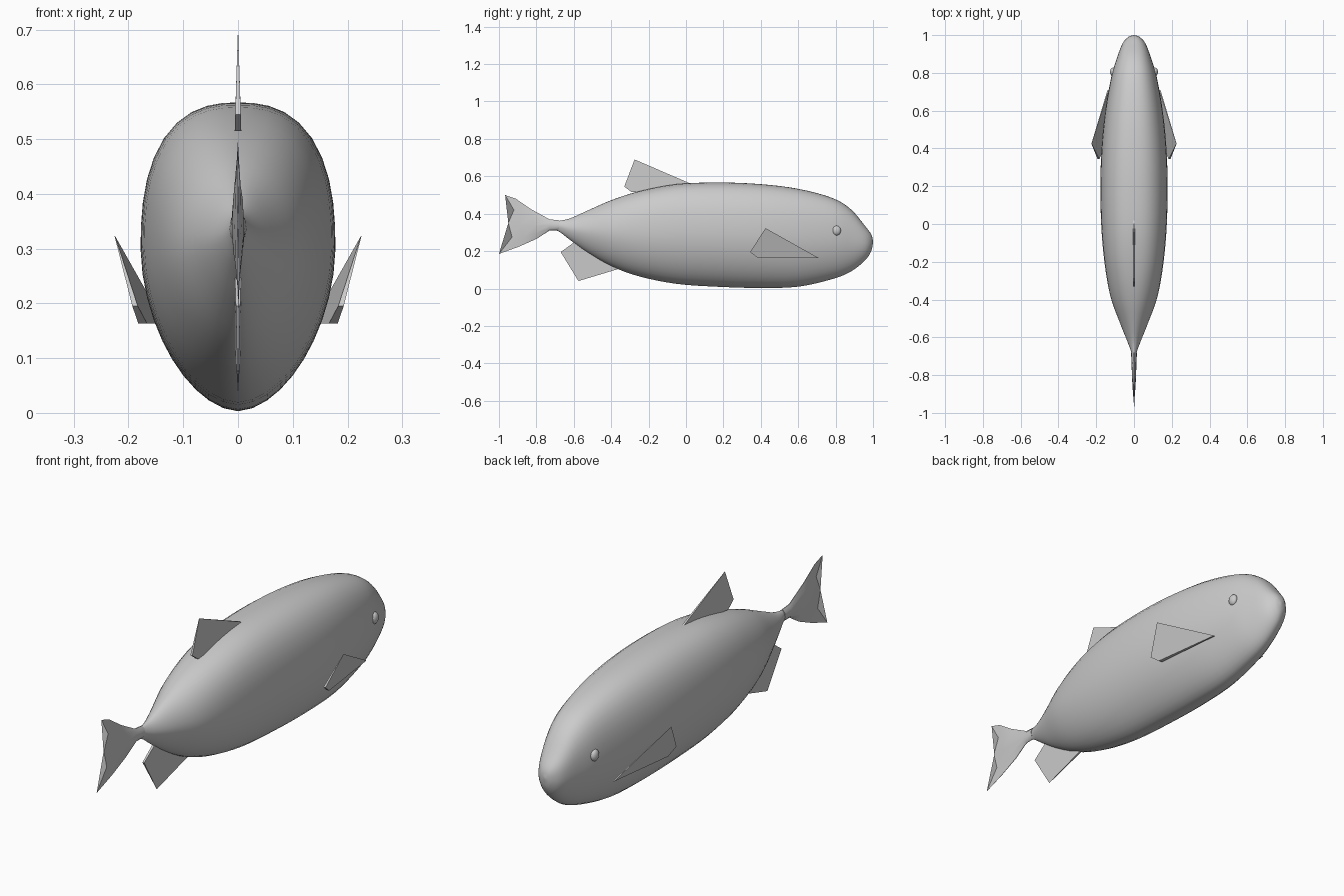
import bpy
import bmesh
from math import sin, cos, pi
from mathutils import Vector

cube = bpy.data.objects.get("Cube")
if cube:
    bpy.data.objects.remove(cube)

grey = bpy.data.materials.new("plain grey")
grey.use_nodes = True
grey.diffuse_color = (0.6, 0.6, 0.6, 1)
grey.node_tree.nodes["Principled BSDF"].inputs["Base Color"].default_value = grey.diffuse_color


def add_part(name, bm, smooth_angle=None):
    """Turn a bmesh into a grey object, optionally smooth shaded."""
    bmesh.ops.recalc_face_normals(bm, faces=bm.faces)
    mesh = bpy.data.meshes.new(name)
    bm.to_mesh(mesh)
    bm.free()
    mesh.materials.append(grey)
    obj = bpy.data.objects.new(name, mesh)
    bpy.context.collection.objects.link(obj)
    if smooth_angle:
        bpy.ops.object.select_all(action='DESELECT')
        obj.select_set(True)
        bpy.context.view_layer.objects.active = obj
        bpy.ops.object.shade_smooth_by_angle(angle=smooth_angle)
    return obj


def spline(points, steps):
    """Catmull-Rom curve through points of any dimension."""
    points = [Vector(p) for p in points]
    padded = [2 * points[0] - points[1], *points, 2 * points[-1] - points[-2]]
    result = []
    for a, b, c, d in zip(padded, padded[1:], padded[2:], padded[3:]):
        for i in range(steps):
            t = i / steps
            result.append(0.5 * (2 * b + (c - a) * t + (2 * a - 5 * b + 4 * c - d) * t * t
                                 + (3 * b - a - 3 * c + d) * t ** 3))
    return result + [points[-1]]


def skin(bm, rings):
    """Bridge closed rings of equal length and cap both ends."""
    rings = [[bm.verts.new(p) for p in ring] for ring in rings]
    for lower, upper in zip(rings, rings[1:]):
        for i in range(len(lower)):
            j = (i + 1) % len(lower)
            bm.faces.new((lower[i], lower[j], upper[j], upper[i]))
    bm.faces.new(rings[0])
    bm.faces.new(rings[-1])


# Body stations: y, top, bottom, half width
STATIONS = [
    (1.0, .255, .245, .004), (.99, .29, .20, .03), (.957, .335, .15, .06),
    (.88, .425, .09, .09), (.78, .485, .05, .12), (.6, .533, .01, .152),
    (.4, .558, .003, .172), (.18, .567, .009, .178), (-.05, .558, .025, .171),
    (-.25, .52, .065, .15), (-.4, .472, .12, .12), (-.53, .415, .195, .072),
    (-.62, .375, .26, .036), (-.68, .362, .305, .014), (-.72, .36, .315, .011),
]
SIDES = 40


def body_ring(station):
    y, top, bottom, width = station
    rear = min(1, max(0, (-.2 - y) / .35))
    middle = bottom + (top - bottom) * .52
    ring = []
    for i in range(SIDES):
        c, s = cos(2 * pi * i / SIDES), sin(2 * pi * i / SIDES)
        # Full rounded back, keeled belly, both sharper towards the tail
        n = 2.5 - .7 * rear if s > 0 else 1.8 - .2 * rear
        r = (abs(c) ** n + abs(s) ** n) ** (-1 / n)
        height = top - middle if s > 0 else middle - bottom
        ring.append((width * r * c, y, middle + height * r * s))
    return ring


bm = bmesh.new()
skin(bm, [body_ring(s) for s in spline(STATIONS, 4)])
add_part("body", bm, 1.0)

# Tail fin: rays (y, z) from the root to the trailing edge, upper to lower
RAYS = [
    [(-.68, .365), (-.73, .37), (-.83, .425), (-.91, .48), (-.967, .50)],
    [(-.68, .355), (-.73, .355), (-.82, .39), (-.88, .415), (-.92, .42)],
    [(-.68, .335), (-.73, .337), (-.81, .335), (-.89, .34), (-.95, .35)],
    [(-.68, .32), (-.73, .32), (-.81, .295), (-.87, .27), (-.93, .275)],
    [(-.68, .31), (-.73, .31), (-.80, .265), (-.89, .225), (-1.0, .185)],
]
THICKNESS = (.016, .013, .011, .006, .001)
ACROSS = (.1, .8, 1, .8, .1)
bm = bmesh.new()
rings = []
for k, thick in enumerate(THICKNESS):
    side = [(thick * ACROSS[i], *ray[k]) for i, ray in enumerate(RAYS)]
    rings.append(side + [(-x, y, z) for x, y, z in reversed(side)])
skin(bm, rings)
add_part("tail_fin", bm, .8)


def wedge_fin(name, outline):
    """Flat fin from (centre, half thickness) pairs, tapering to a sharp tip."""
    bm = bmesh.new()
    skin(bm, [[Vector(p) + Vector((side * half, 0, 0)) for p, half in outline]
              for side in (-1, 1)])
    return add_part(name, bm)


wedge_fin("dorsal_fin", [((0, .05, .55), .005), ((0, -.275, .69), .0005),
                         ((0, -.33, .545), .005), ((0, -.29, .515), .006)])
wedge_fin("anal_fin", [((0, -.31, .12), .005), ((0, -.575, .04), .0005),
                       ((0, -.67, .195), .004), ((0, -.58, .26), .006)])

# Paired fins and eyes
for label, s in (("left", 1), ("right", -1)):
    wedge_fin(label + "_pectoral_fin",
              [((s * .137, .71, .163), .003), ((s * .225, .425, .323), .0005),
               ((s * .188, .343, .195), .005), ((s * .174, .385, .163), .008)])
    bm = bmesh.new()
    bmesh.ops.create_uvsphere(bm, u_segments=20, v_segments=12, radius=1)
    bmesh.ops.scale(bm, vec=(.016, .023, .026), verts=bm.verts)
    bmesh.ops.translate(bm, vec=(s * .111, .805, .31), verts=bm.verts)
    add_part(label + "_eye", bm, 1.0)
